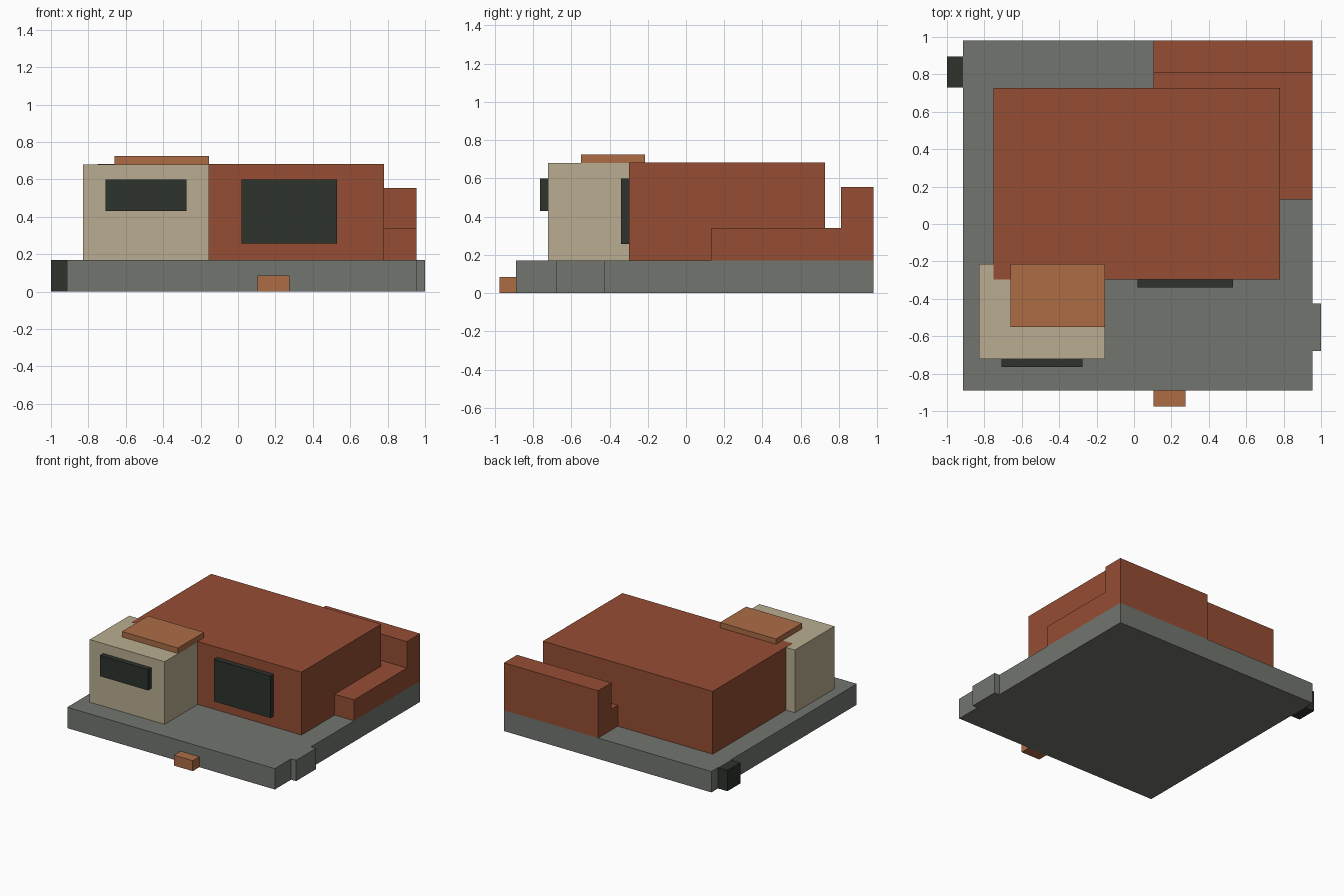
import bpy
import bmesh

if "Cube" in bpy.data.objects:
    bpy.data.objects.remove(bpy.data.objects["Cube"])


def linear(c):
    c /= 255
    return c / 12.92 if c <= 0.04045 else ((c + 0.055) / 1.055) ** 2.4


def material(name, rgb):
    m = bpy.data.materials.new(name)
    m.diffuse_color = (*[linear(c) for c in rgb], 1)
    m.use_nodes = True
    m.node_tree.nodes["Principled BSDF"].inputs["Base Color"].default_value = m.diffuse_color
    return m


rust = material("rust_red", (149, 77, 52))
beige = material("beige", (186, 174, 145))
grey = material("stone_grey", (114, 118, 111))
copper = material("copper_orange", (172, 108, 69))
dark = material("dark_glass", (45, 51, 45))


def box(name, mat, x, y, z):
    """Box spanning the given (min, max) range on each axis."""
    bm = bmesh.new()
    bmesh.ops.create_cube(bm, size=1)
    for v in bm.verts:
        v.co = [r[0] if c < 0 else r[1] for c, r in zip(v.co, (x, y, z))]
    mesh = bpy.data.meshes.new(name)
    bm.to_mesh(mesh)
    bm.free()
    mesh.materials.append(mat)
    obj = bpy.data.objects.new(name, mesh)
    bpy.context.collection.objects.link(obj)
    return obj


# Ground slab with its edge tabs
box("base_slab", grey, (-0.915, 0.955), (-0.89, 0.98), (0, 0.17))
box("side_tab", grey, (0.955, 1.0), (-0.68, -0.425), (0, 0.17))
box("rear_left_block", dark, (-1.0, -0.915), (0.73, 0.895), (0, 0.17))
box("front_step", copper, (0.105, 0.275), (-0.975, -0.89), (0, 0.085))

# House volumes (the main roof sits a hair above the wing where they overlap)
box("main_house", rust, (-0.75, 0.78), (-0.297, 0.727), (0.17, 0.682))
box("front_wing", beige, (-0.83, -0.155), (-0.723, -0.215), (0.17, 0.68))
box("roof_panel", copper, (-0.66, -0.156), (-0.55, -0.215), (0.64, 0.725))

# Windows, half sunk into the walls
box("wing_window", dark, (-0.708, -0.275), (-0.765, -0.68), (0.43, 0.6))
box("main_window", dark, (0.02, 0.53), (-0.34, -0.255), (0.258, 0.6))

# Low terrace and tall wall in the rear corner
box("rear_terrace", rust, (0.105, 0.955), (0.13, 0.81), (0.17, 0.34))
box("rear_wall", rust, (0.105, 0.955), (0.81, 0.98), (0.17, 0.555))
